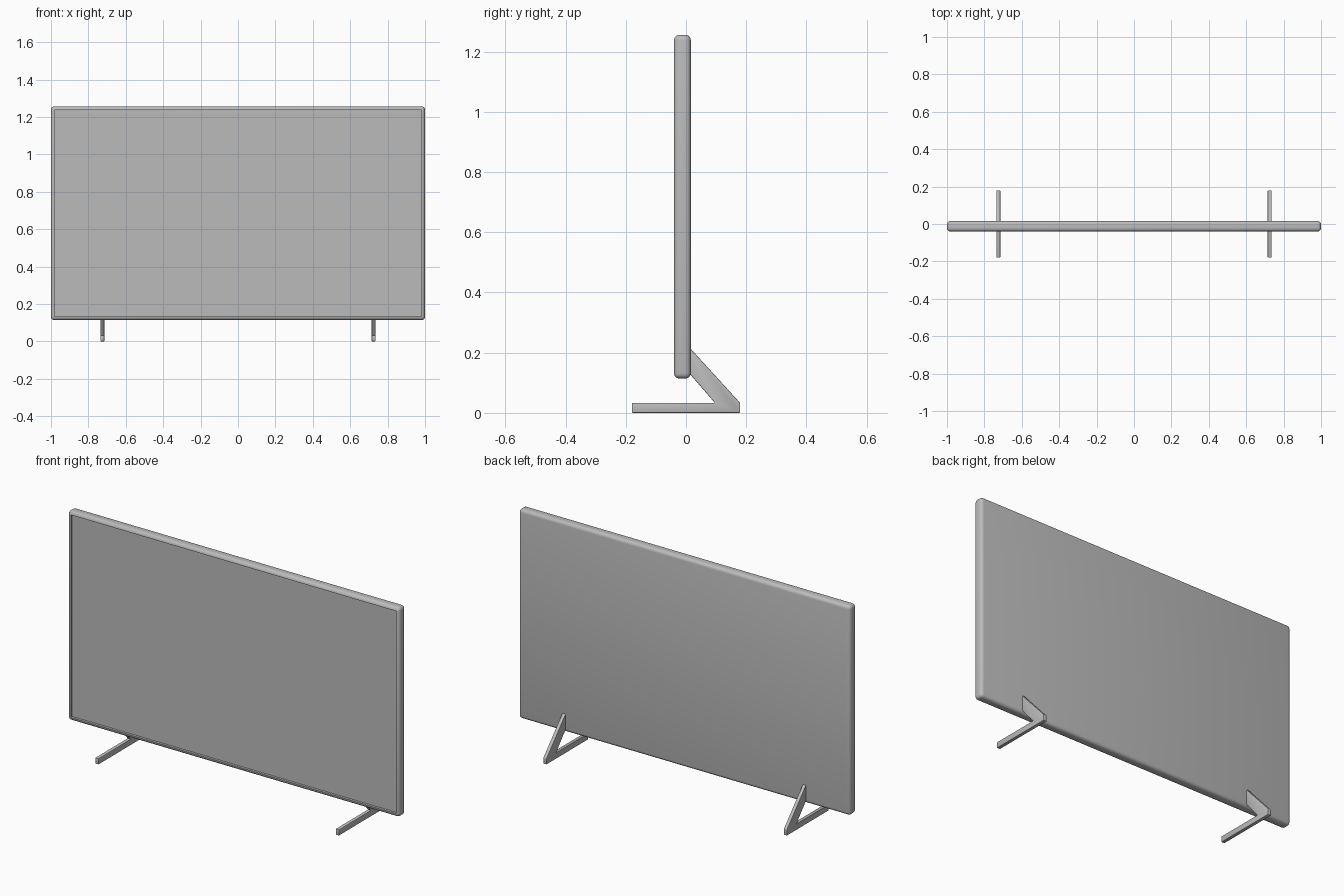
import bpy, bmesh, math
from mathutils import Matrix, Vector

if "Cube" in bpy.data.objects:
    bpy.data.objects.remove(bpy.data.objects["Cube"], do_unlink=True)

# One plain grey for the whole model
grey = bpy.data.materials.new("plain grey")
grey.use_nodes = True
colour = (0.5, 0.5, 0.5, 1)
grey.diffuse_color = colour
grey.node_tree.nodes["Principled BSDF"].inputs["Base Color"].default_value = colour


def finish(bm, name, angle):
    bmesh.ops.recalc_face_normals(bm, faces=bm.faces)
    mesh = bpy.data.meshes.new(name)
    bm.to_mesh(mesh)
    bm.free()
    mesh.materials.append(grey)
    obj = bpy.data.objects.new(name, mesh)
    bpy.context.collection.objects.link(obj)
    bpy.ops.object.select_all(action="DESELECT")
    obj.select_set(True)
    bpy.context.view_layer.objects.active = obj
    bpy.ops.object.shade_smooth_by_angle(angle=math.radians(angle))
    return obj


# Panel: rounded slab with the screen sunk into its front
y_front, y_back, z_low, z_high = -0.04, 0.016, 0.114, 1.256
bm = bmesh.new()
size = Matrix.Diagonal((2, y_back - y_front, z_high - z_low, 1))
place = Matrix.Translation((0, (y_front + y_back) / 2, (z_low + z_high) / 2))
bmesh.ops.create_cube(bm, size=1, matrix=place @ size)
bmesh.ops.bevel(bm, geom=bm.edges[:], offset=0.018, segments=4,
                profile=0.5, affect="EDGES")
bm.normal_update()
screen = max((f for f in bm.faces if f.normal.y < -0.99), key=lambda f: f.calc_area())
bmesh.ops.inset_region(bm, faces=[screen], thickness=0.002)
bmesh.ops.inset_region(bm, faces=[screen], thickness=0.0005)
bmesh.ops.translate(bm, verts=screen.verts, vec=(0, 0.012, 0))
finish(bm, "screen_panel", 40)

# Feet: side profile (y, z) of a bar with a slanted brace, given a thickness
profile = [(-0.18, 0), (0.18, 0), (0.18, 0.033), (0.012, 0.217),
           (0.012, 0.13), (0.096, 0.033), (-0.18, 0.033)]
thick = 0.02
for side, name in ((1, "left_foot"), (-1, "right_foot")):
    bm = bmesh.new()
    x = side * 0.725 - thick / 2
    face = bm.faces.new([bm.verts.new((x, y, z)) for y, z in profile])
    new = bmesh.ops.extrude_face_region(bm, geom=[face])["geom"]
    bmesh.ops.translate(bm, vec=Vector((thick, 0, 0)),
                        verts=[v for v in new if isinstance(v, bmesh.types.BMVert)])
    bmesh.ops.recalc_face_normals(bm, faces=bm.faces)
    bmesh.ops.bevel(bm, geom=bm.edges[:], offset=0.003, segments=2,
                    profile=0.5, affect="EDGES")
    finish(bm, name, 40)
